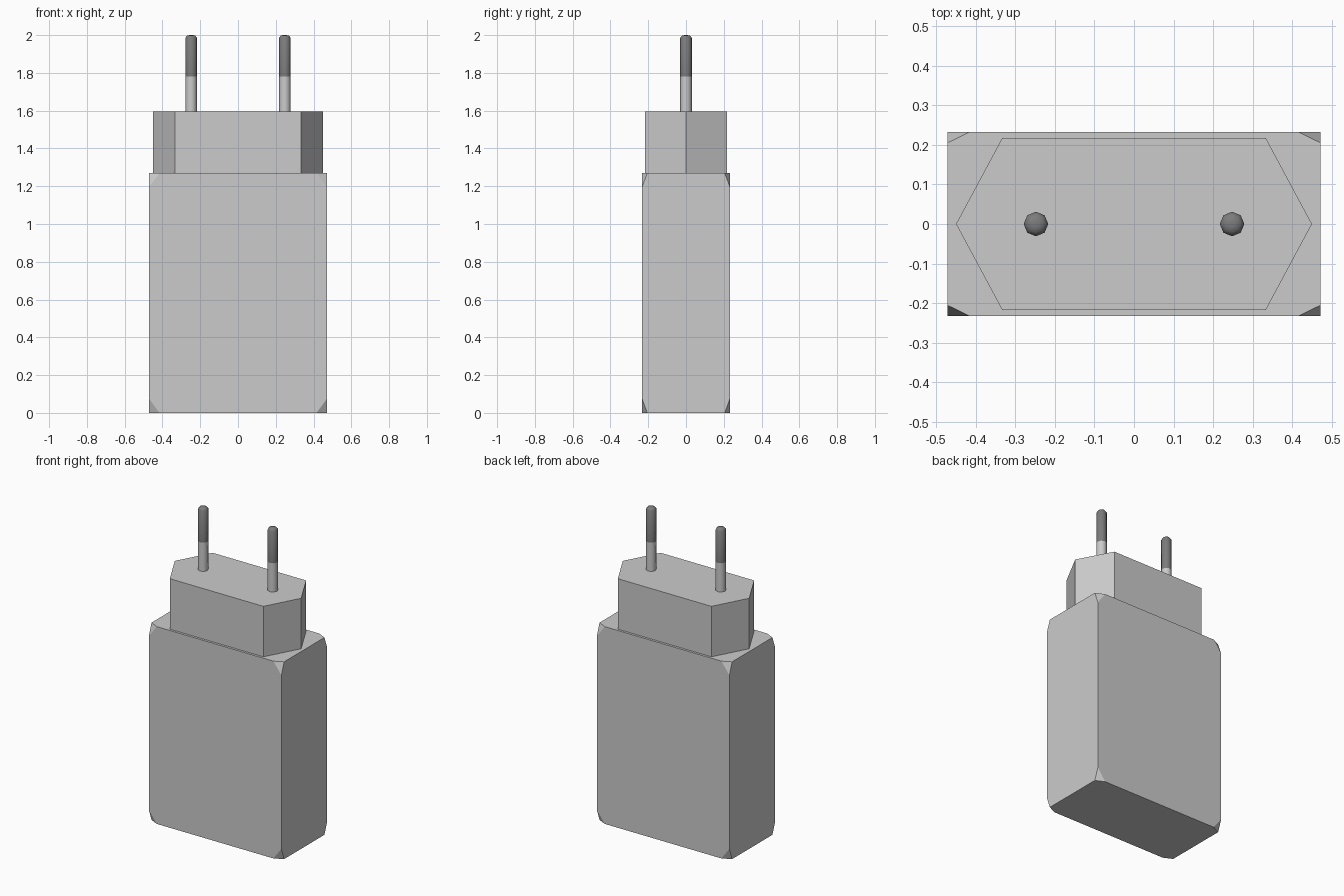
import bpy, bmesh, math
from mathutils import Matrix

if "Cube" in bpy.data.objects:
    bpy.data.objects.remove(bpy.data.objects["Cube"])


def make_object(name, bm, smooth=False, mat=None):
    bmesh.ops.recalc_face_normals(bm, faces=bm.faces)
    mesh = bpy.data.meshes.new(name)
    bm.to_mesh(mesh)
    bm.free()
    ob = bpy.data.objects.new(name, mesh)
    bpy.context.collection.objects.link(ob)
    if mat:
        mesh.materials.append(mat)
    if smooth:
        bpy.ops.object.select_all(action='DESELECT')
        ob.select_set(True)
        bpy.context.view_layer.objects.active = ob
        bpy.ops.object.shade_smooth_by_angle(angle=math.radians(60))
    return ob


def loft(name, sections, smooth=False, mat=None):
    """Bridge matching rings of points and cap both ends."""
    bm = bmesh.new()
    rings = [[bm.verts.new(p) for p in ring] for ring in sections]
    n = len(rings[0])
    for a, b in zip(rings, rings[1:]):
        for i in range(n):
            j = (i + 1) % n
            bm.faces.new((a[i], a[j], b[j], b[i]))
    bm.faces.new(rings[0])
    bm.faces.new(rings[-1])
    return make_object(name, bm, smooth, mat)


def ring(x, r, z, sides=8):
    return [(x + r * math.cos(2 * math.pi * i / sides),
             r * math.sin(2 * math.pi * i / sides), z) for i in range(sides)]


# Charger body: unit cube with clipped corners, stretched to size
bm = bmesh.new()
bmesh.ops.create_cube(bm, size=1)
bmesh.ops.bevel(bm, geom=bm.verts[:], offset=0.06, offset_type='OFFSET',
                segments=1, affect='VERTICES')
bmesh.ops.transform(bm, verts=bm.verts,
                    matrix=Matrix.Translation((0, 0, 0.635)) @ Matrix.Diagonal((0.944, 0.466, 1.27, 1)))
make_object("charger_body", bm)

# Hexagonal plug block
outline = [(0.45, 0), (0.333, 0.218), (-0.333, 0.218),
           (-0.45, 0), (-0.333, -0.218), (0.333, -0.218)]
loft("plug_block", [[(x, y, z) for x, y in outline] for z in (1.27, 1.595)])

# Pins: light sleeve with a dark contact above, rounded at the tip
dark = bpy.data.materials.new("contact_grey")
dark.diffuse_color = (0.2, 0.2, 0.2, 1)
dark.use_nodes = True
dark.node_tree.nodes["Principled BSDF"].inputs["Base Color"].default_value = dark.diffuse_color
for side, x in (("left", -0.248), ("right", 0.248)):
    loft(f"pin_sleeve_{side}", [ring(x, 0.031, 1.595), ring(x, 0.031, 1.78)], True)
    loft(f"pin_contact_{side}", [ring(x, 0.031, 1.78), ring(x, 0.031, 1.985),
                                 ring(x, 0.022, 1.997), ring(x, 0.008, 2.0)], True, dark)
